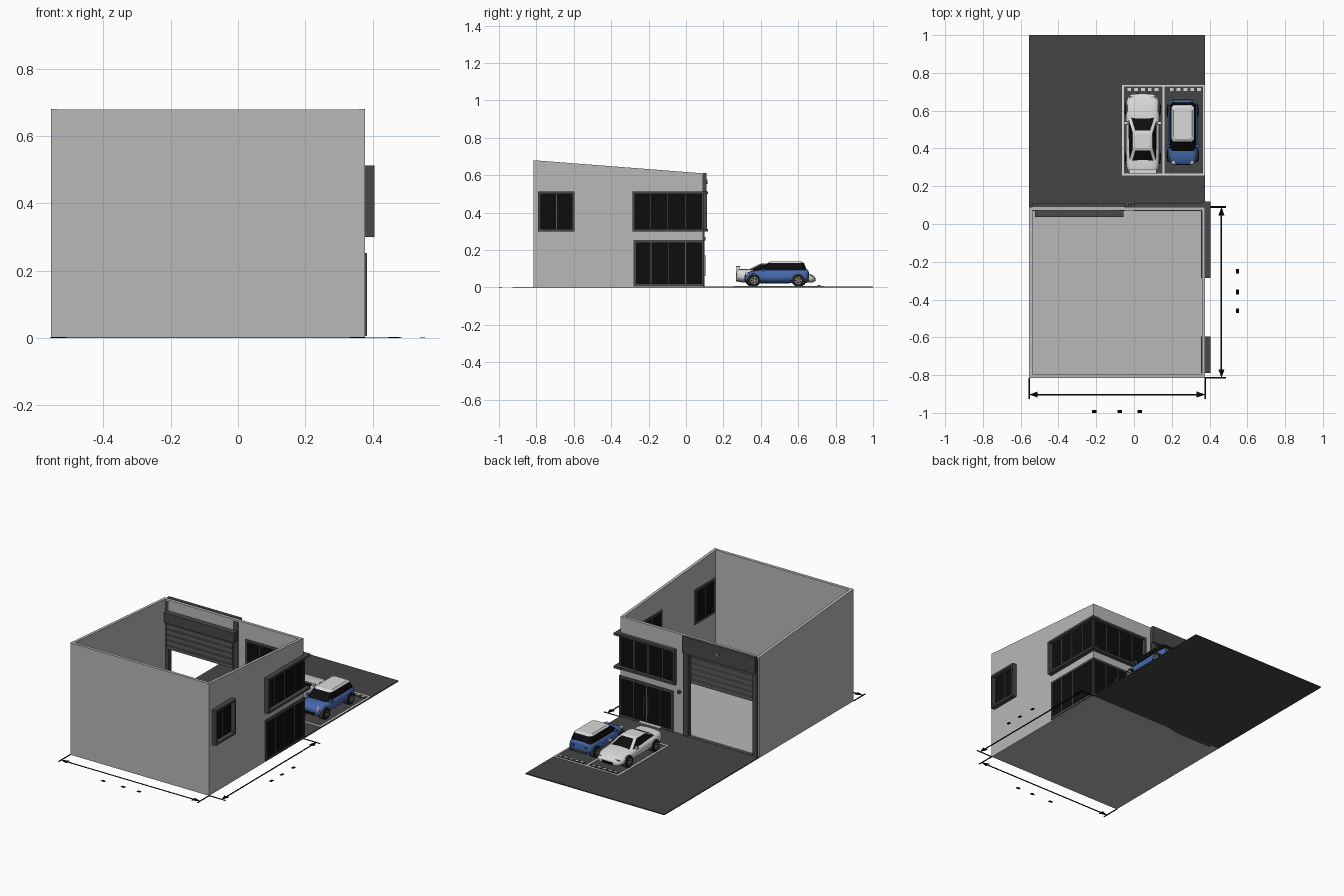
import bpy, bmesh, math

if "Cube" in bpy.data.objects:
    bpy.data.objects.remove(bpy.data.objects["Cube"])


def material(name, r, g, b):
    m = bpy.data.materials.new(name)
    m.diffuse_color = (r, g, b, 1)
    m.use_nodes = True
    m.node_tree.nodes["Principled BSDF"].inputs["Base Color"].default_value = m.diffuse_color
    return m


WALL = material("wall grey", 0.48, 0.48, 0.48)
ASPHALT = material("asphalt", 0.06, 0.06, 0.06)
FRAME = material("dark frame", 0.065, 0.065, 0.065)
MULLION = material("mullion grey", 0.11, 0.11, 0.11)
GLASS = material("black glass", 0.004, 0.004, 0.004)
BLACK = material("line black", 0.001, 0.001, 0.001)
WHITE = material("white paint", 0.7, 0.7, 0.7)
BLUE = material("blue paint", 0.06, 0.14, 0.42)
RIM = material("rim grey", 0.2, 0.2, 0.2)


def finish(bm, name, mats, smooth=False, subsurf=0):
    bmesh.ops.recalc_face_normals(bm, faces=bm.faces)
    me = bpy.data.meshes.new(name)
    bm.to_mesh(me)
    bm.free()
    for m in mats:
        me.materials.append(m)
    ob = bpy.data.objects.new(name, me)
    bpy.context.collection.objects.link(ob)
    if smooth:
        me.polygons.foreach_set("use_smooth", [True] * len(me.polygons))
    if subsurf:
        mod = ob.modifiers.new("round", 'SUBSURF')
        mod.levels = mod.render_levels = subsurf
    return ob


def loft(name, rings, mats, rule=None, **kw):
    """Skin between rings of points; rule(ring, edge) gives the material index."""
    bm = bmesh.new()
    vs = [[bm.verts.new(p) for p in r] for r in rings]
    n = len(rings[0])
    for i in range(len(vs) - 1):
        for j in range(n):
            k = (j + 1) % n
            f = bm.faces.new((vs[i][j], vs[i][k], vs[i + 1][k], vs[i + 1][j]))
            f.material_index = rule(i, j) if rule else 0
    for i in (0, len(vs) - 1):
        f = bm.faces.new(vs[i])
        f.material_index = rule(i, -1) if rule else 0
    return finish(bm, name, mats, **kw)


def box(name, x0, x1, y0, y1, z0, z1, mat):
    ring = lambda z: [(x0, y0, z), (x1, y0, z), (x1, y1, z), (x0, y1, z)]
    return loft(name, [ring(z0), ring(z1)], [mat])


def cyl(name, c, r, depth, axis, mat, n=24):
    def ring(d):
        pts = []
        for i in range(n):
            a, b = r * math.cos(2 * math.pi * i / n), r * math.sin(2 * math.pi * i / n)
            o = (d, a, b) if axis == 'x' else (a, d, b)
            pts.append(tuple(c[k] + o[k] for k in range(3)))
        return pts
    return loft(name, [ring(-depth / 2), ring(depth / 2)], [mat])


# Building shell
XL, XR, YF, YB, T = -0.555, 0.377, -0.815, 0.09, 0.018
ZF, ZB = 0.68, 0.61
GX0, GX1, GZ = -0.52, -0.08, 0.515          # garage opening
for side, x0 in (("left", XL), ("right", XR - T)):
    prof = [(YF, 0), (YB, 0), (YB, ZB), (YF, ZF)]
    loft(side + "_wall", [[(x, y, z) for y, z in prof] for x in (x0, x0 + T)], [WALL])
box("front_wall", XL + T, XR - T, YF, YF + T, 0, ZF - 0.001, WALL)
box("back_wall_main", GX1, XR - T, YB - T, YB, 0, ZB, WALL)
box("back_wall_jamb", XL + T, GX0, YB - T, YB, 0, ZB, WALL)
box("back_wall_lintel", GX0, GX1, YB - T, YB, GZ, ZB, WALL)
box("floor", XL + T, XR - T, YF + T, YB, 0, 0.004, WALL)
box("driveway", XL, XR, YB, 1.0, 0, 0.006, ASPHALT)

# Garage surround, roller door and threshold
box("garage_header", -0.54, -0.05, YB, 0.11, GZ - 0.005, 0.613, FRAME)
box("garage_post_right", GX1 - 0.002, -0.048, YB - T - 0.002, 0.098, 0.004, 0.6, FRAME)
box("garage_post_left", -0.545, GX0 + 0.004, YB - T - 0.002, 0.098, 0.004, 0.6, FRAME)
box("roller_housing", -0.525, -0.055, 0.038, YB - T, 0.485, 0.545, FRAME)
for i in range(12):
    z = 0.32 + i * 0.0165
    box("roller_slat", GX0 - 0.003, GX1 + 0.003, 0.056 + 0.002 * (i % 2), 0.07, z, z + 0.0165,
        FRAME if i % 2 else MULLION)
box("garage_threshold", -0.505, -0.075, 0.07, 0.1, 0, 0.007, FRAME)
cyl("header_lamp", (-0.29, 0.112, 0.565), 0.011, 0.008, 'y', RIM)
cyl("wall_lamp", (-0.022, 0.097, 0.26), 0.01, 0.016, 'y', FRAME)


# Framed windows: u runs along the wall, d points outward
def window(name, wall, u0, u1, z0, z1, depth, panes, corner=False):
    def part(n, a, b, d0, d1, c, d, mat):
        if wall == 'x':
            box(name + n, XR + d0, XR + d1, a, b, c, d, mat)
        else:
            box(name + n, a, b, YB + d0, YB + d1, c, d, mat)
    f, inner = 0.013, -T - 0.003
    end = u1 + depth if corner else u1
    part("_head", u0, end, inner, depth, z1 - f, z1, FRAME)
    part("_sill", u0, end, inner, depth, z0, z0 + f, FRAME)
    part("_jamb", u0, u0 + f, inner, depth, z0 + f, z1 - f, FRAME)
    if corner:
        part("_corner_post", u1 - 0.004, u1 + 0.005, -0.004, 0.005, z0 + f, z1 - f, FRAME)
    else:
        part("_jamb_end", u1 - f, u1, inner, depth, z0 + f, z1 - f, FRAME)
    g1 = u1 + 0.003 if corner else u1 - f
    part("_glass", u0 + f, g1, inner + 0.001, 0.003, z0 + f, z1 - f, GLASS)
    for i in range(1, panes):
        u = u0 + (u1 - u0) * i / panes
        part("_mullion", u - 0.002, u + 0.002, inner, 0.005, z0 + f, z1 - f, MULLION)


window("small_window", 'x', -0.79, -0.596, 0.30, 0.513, 0.028, 2)
window("upper_side_window", 'x', -0.285, YB, 0.30, 0.513, 0.028, 4, True)
window("upper_back_window", 'y', 0.0, XR, 0.30, 0.513, 0.022, 4, True)
window("lower_side_window", 'x', -0.28, YB, 0.006, 0.253, 0.006, 4, True)
window("lower_back_window", 'y', 0.02, XR, 0.006, 0.253, 0.006, 4, True)
for x in (0.185, 0.212):
    box("door_pull", x, x + 0.005, 0.096, 0.103, 0.06, 0.17, RIM)

# Parking bay lines and wheel stops
PX0, PX1, PY0, PY1, L = -0.063, 0.375, 0.257, 0.737, 0.01
for x in (PX0, 0.151, PX1 - L):
    box("bay_line", x, x + L, PY0, PY1, 0.006, 0.008, WHITE)
for y in (PY0, PY1 - L):
    box("bay_end_line", PX0, PX1, y, y + L, 0.006, 0.0085, WHITE)
for x0 in (-0.04, 0.185):
    box("wheel_stop", x0, x0 + 0.175, 0.703, 0.719, 0.006, 0.011, ASPHALT)
    for i in range(5):
        x = x0 + 0.005 + i * 0.036
        box("wheel_stop_dash", x, x + 0.02, 0.703, 0.719, 0.011, 0.0125, WHITE)


# Cars: drawn facing +y around their own centre; s = -1 turns them round
def car(name, cx, cy, s, paint, pillar, roof, stations, cabin, axles, round_lights):
    P = lambda x, y, z: (cx + s * x, cy + s * y, z + 0.006)

    def B(n, x0, x1, y0, y1, z0, z1, mat):
        (a, b, c), (d, e, f) = P(x0, y0, z0), P(x1, y1, z1)
        box(name + n, min(a, d), max(a, d), min(b, e), max(b, e), c, f, mat)

    rings = []
    for y, w, z0, z1 in stations:
        h = z1 - z0
        half = [(.6 * w, z0), (w, z0 + .22 * h), (w, z0 + .65 * h), (.88 * w, z0 + .95 * h), (.4 * w, z1)]
        rings.append([P(x, y, z) for x, z in half] + [P(-x, y, z) for x, z in reversed(half)])
    loft(name + "_body", rings, [paint], smooth=True, subsurf=2)

    # cabin: glass sides, pillars on the chamfered corners, roof on top
    rings = []
    for z, y0, y1, w in cabin:
        c = 0.013
        q = [(w, y0 + c), (w, y1 - c), (w - c, y1), (c - w, y1),
             (-w, y1 - c), (-w, y0 + c), (c - w, y0), (w - c, y0)]
        rings.append([P(x, y, z) for x, y in q])
    loft(name + "_cabin", rings, [GLASS, pillar, roof],
         lambda i, j: 2 if i > 0 else (1 if j % 2 else 0))

    w = max(st[1] for st in stations)
    r = 0.031
    for y in axles:
        for side in (-1, 1):
            cyl(name + "_wheel_arch", P(side * (w - .015), y, r + .003), r + .005, .03, 'x', FRAME)
            cyl(name + "_tyre", P(side * (w - .013), y, r), r, .032, 'x', GLASS)
            cyl(name + "_rim", P(side * (w - .011), y, r), r * .68, .031, 'x', RIM)
            for k in range(5):
                a = 2 * math.pi * k / 5
                cyl(name + "_rim_hole", P(side * (w - .0105), y + .013 * math.cos(a), r + .013 * math.sin(a)),
                    .0045, .031, 'x', GLASS, 8)
    nose, tail = stations[-1][0], stations[0][0]
    my = cabin[0][2] - 0.035
    for side in (-1, 1):
        a, b = sorted((side * (w - .012), side * (w + .008)))
        B("_mirror", a, b, my, my + .014, .083, .095, paint)
        if round_lights:
            cyl(name + "_headlight", P(side * .047, nose - .014, .06), .013, .018, 'y', WHITE)
        else:
            a, b = sorted((side * .045, side * .07))
            B("_headlight", a, b, nose - .04, nose - .015, .05, .06, RIM)
        a, b = sorted((side * .035, side * .056))
        B("_tail_light", a, b, tail, tail + .02, .056, .07, FRAME)
    B("_grille", -.035, .035, nose - .02, nose + .001, .028, .044, GLASS)
    B("_rear_bumper", -.045, .045, tail, tail + .02, .026, .036, FRAME)
    return B


add = car("coupe", 0.046, 0.478, 1, WHITE, WHITE, WHITE,
          [(-.212, .07, .03, .086), (-.195, .086, .02, .094), (-.12, .091, .016, .092),
           (0, .088, .014, .086), (.1, .09, .016, .083), (.165, .089, .018, .073),
           (.2, .078, .02, .06), (.213, .056, .024, .05)],
          [(.08, -.165, .085, .074), (.116, -.09, .018, .053), (.122, -.075, .0, .04)],
          (-.125, .13), False)
add("_spoiler", -.072, .072, -.212, -.188, .104, .109, WHITE)
for x in (-.055, .05):
    add("_spoiler_leg", x, x + .005, -.207, -.193, .085, .104, WHITE)

car("hatchback", 0.258, 0.486, -1, BLUE, GLASS, WHITE,
    [(-.172, .062, .03, .086), (-.158, .077, .02, .094), (-.1, .08, .016, .093),
     (0, .079, .014, .091), (.09, .08, .016, .089), (.14, .077, .018, .082),
     (.165, .064, .022, .07), (.173, .05, .026, .062)],
    [(.086, -.16, .1, .069), (.124, -.145, .05, .059), (.133, -.13, .036, .05)],
    (-.114, .122), True)


# Dimension arrows on the ground, drawn flat
def arrow_head(tip, dx, dy):
    x, y = tip
    tri = [(x, y), (x + dx * .045 - dy * .016, y + dy * .045 - dx * .016),
           (x + dx * .045 + dy * .016, y + dy * .045 + dx * .016)]
    loft("dimension_arrow", [[(a, b, z) for a, b in tri] for z in (0, .003)], [BLACK])


h = 0.004
DY, DX = -0.903, 0.463
box("width_line", XL + .02, XR - .02, DY - h, DY + h, 0, .002, BLACK)
box("depth_line", DX - h, DX + h, YF + .02, YB - .02, 0, .002, BLACK)
for x, d in ((XL, 1), (XR, -1)):
    box("width_tick", x - h, x + h, -.927, YF, 0, .002, BLACK)
    arrow_head((x, DY), d, 0)
for y, d in ((YF, 1), (YB, -1)):
    box("depth_tick", XR, .487, y - h, y + h, 0, .002, BLACK)
    arrow_head((DX, y), 0, d)
# plain dashes where the measurements sit
for x in (-.21, -.075, .03):
    box("width_dash", x - .012, x + .012, -1.0, -.985, 0, .002, BLACK)
for y in (-.46, -.36, -.25):
    box("depth_dash", .54, .555, y - .012, y + .012, 0, .002, BLACK)
